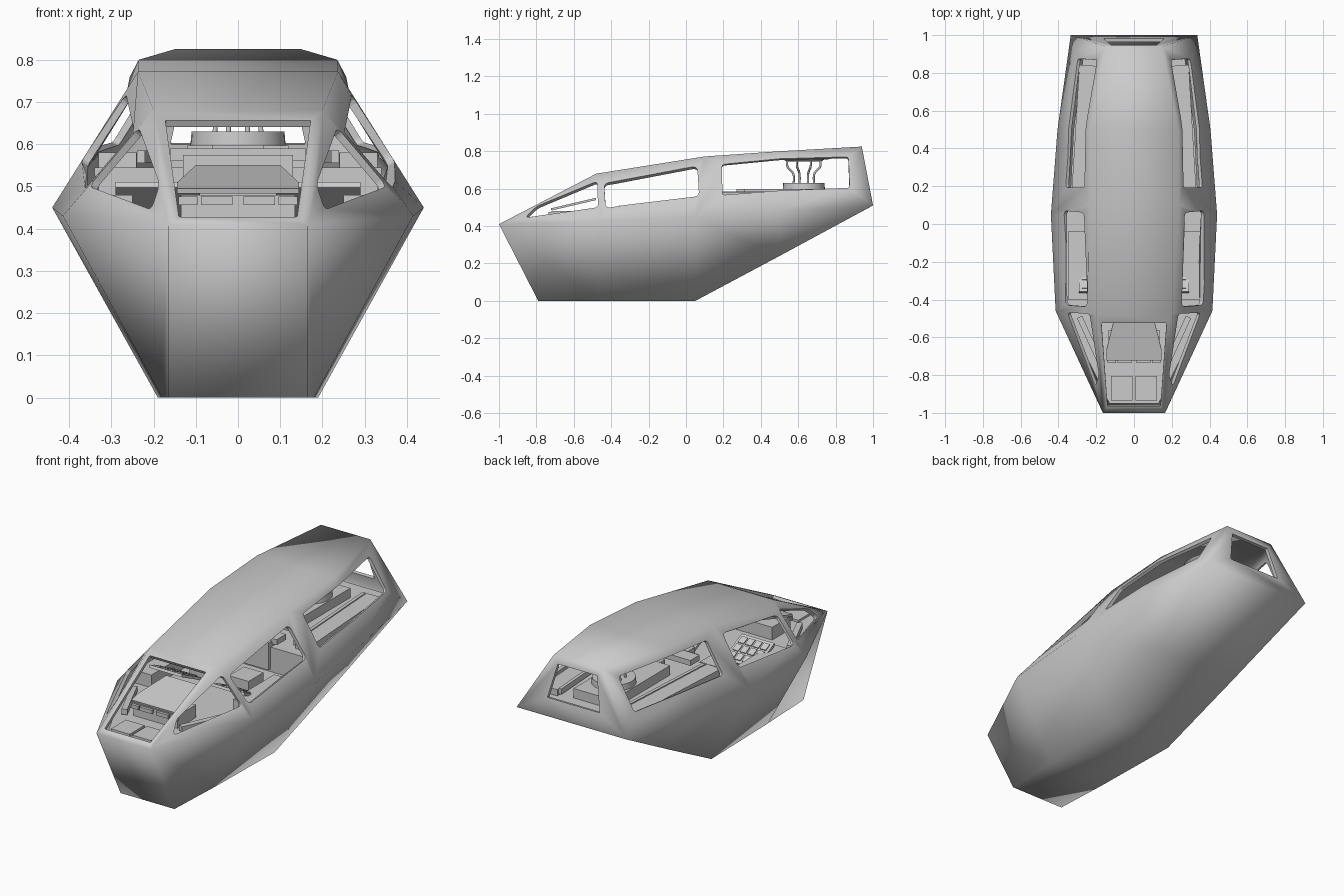
import bpy, bmesh, math
from mathutils import Vector
from mathutils.geometry import intersect_line_plane

if "Cube" in bpy.data.objects:
    bpy.data.objects.remove(bpy.data.objects["Cube"])

grey = bpy.data.materials.new("hull_grey")
grey.use_nodes = True
grey.diffuse_color = (0.6, 0.6, 0.6, 1)
grey.node_tree.nodes["Principled BSDF"].inputs["Base Color"].default_value = (0.6, 0.6, 0.6, 1)


def add(name, bm):
    bmesh.ops.recalc_face_normals(bm, faces=bm.faces)
    mesh = bpy.data.meshes.new(name)
    bm.to_mesh(mesh)
    bm.free()
    mesh.materials.append(grey)
    ob = bpy.data.objects.new(name, mesh)
    bpy.context.collection.objects.link(ob)
    return ob


def prism(name, pts, depth, corner=0, both=False):
    """Flat outline, optionally with rounded corners, pushed along its normal."""
    bm = bmesh.new()
    face = bm.faces.new([bm.verts.new(p) for p in pts])
    face.normal_update()
    n = face.normal.copy()
    if corner:
        bmesh.ops.bevel(bm, geom=bm.verts[:], offset=corner, segments=4,
                        profile=0.5, affect='VERTICES')
    if both:
        bmesh.ops.translate(bm, verts=bm.verts[:], vec=-n * depth)
    out = bmesh.ops.extrude_face_region(bm, geom=bm.faces[:])
    moved = [v for v in out["geom"] if isinstance(v, bmesh.types.BMVert)]
    bmesh.ops.translate(bm, verts=moved, vec=n * depth * (2 if both else 1))
    return add(name, bm)


def box(name, loc, size, tilt=(0, 0, 0)):
    bm = bmesh.new()
    bmesh.ops.create_cube(bm, size=1)
    bmesh.ops.scale(bm, verts=bm.verts, vec=size)
    ob = add(name, bm)
    ob.location, ob.rotation_euler = loc, tilt


def disc(name, z, r1, r2, height):
    bm = bmesh.new()
    bmesh.ops.create_cone(bm, cap_ends=True, segments=32, radius1=r1, radius2=r2, depth=height)
    ob = add(name, bm)
    ob.location = (0, 0.63, z)
    for p in ob.data.polygons:
        p.use_smooth = len(p.vertices) == 4


def deck(name, half, z, depth):
    pts = [(x, y, z) for x, y in half] + [(-x, y, z) for x, y in reversed(half)]
    prism(name, pts, -depth)


# Hull: left-side rails for the roof corner, the widest line and the keel
roof = [(0.165, -1, 0.41), (0.2, -0.48, 0.68), (0.237, 0.1, 0.772), (0.235, 0.5, 0.8), (0.15, 0.94, 0.825)]
waist = [(0.165, -1, 0.41), (0.415, -0.46, 0.43), (0.44, 0.05, 0.45), (0.405, 0.5, 0.48), (0.335, 1, 0.51)]
keel = [(0.165, -0.79, 0), (0.18, -0.46, 0), (0.19, 0.05, 0), (0.26, 0.5, 0.24), (0.335, 1, 0.51)]

bm = bmesh.new()
found = {}


def vert(p, side):
    key = (p[0] * side, p[1], p[2])
    if key not in found:
        found[key] = bm.verts.new(key)
    return found[key]


def patch(corners):
    unique = list(dict.fromkeys(corners))
    if len(unique) > 2:
        bm.faces.new(unique).smooth = True


for i in range(4):
    for s in (1, -1):
        for a, b in ((roof, waist), (waist, keel)):
            patch([vert(a[i], s), vert(a[i + 1], s), vert(b[i + 1], s), vert(b[i], s)])
    for rail in (roof, keel):
        patch([vert(rail[i], 1), vert(rail[i + 1], 1), vert(rail[i + 1], -1), vert(rail[i], -1)])
patch([vert(waist[0], 1), vert(keel[0], 1), vert(keel[0], -1), vert(waist[0], -1)])
patch([vert(roof[4], 1), vert(waist[4], 1), vert(waist[4], -1), vert(roof[4], -1)])
hull = add("hull", bm)
shell = hull.modifiers.new("shell", 'SOLIDIFY')
shell.thickness, shell.offset, shell.use_even_offset = 0.018, -1, True

# Window cutters, square to the panel each one sits in; their flat walls keep the rims crisp
cutters = [
    prism("windshield_cutter", [(-0.14, -0.965, 0.428), (0.14, -0.965, 0.428),
                                (0.172, -0.525, 0.657), (-0.172, -0.525, 0.657)], 0.06, 0.004, True),
    prism("rear_window_cutter", [(-0.16, 0.982, 0.603), (0.16, 0.982, 0.603),
                                 (0.12, 0.948, 0.785), (-0.12, 0.948, 0.785)], 0.06, 0.004, True),
]
side_windows = [
    ("front", (roof[0], waist[1], roof[1]), 0.022,
     [(-0.86, 0.445), (-0.47, 0.5), (-0.475, 0.64), (-0.8, 0.505)]),
    ("middle", (waist[1], waist[2], roof[2]), 0.025,
     [(-0.43, 0.5), (0.07, 0.56), (0.06, 0.72), (-0.44, 0.645)]),
    ("rear", (waist[2], waist[4], roof[3]), 0.015,
     [(0.195, 0.57), (0.875, 0.605), (0.87, 0.78), (0.195, 0.742)]),
]
for label, plane, corner, outline in side_windows:
    p, q, r = (Vector(v) for v in plane)
    normal = (q - p).cross(r - p)
    pts = [intersect_line_plane(Vector((0, y, z)), Vector((1, y, z)), p, normal) for y, z in outline]
    for side in (1, -1):
        cutters.append(prism(label + "_window_cutter", [(v.x * side, v.y, v.z) for v in pts],
                             0.075, corner, True))
for c in cutters:
    c.hide_render = True
    c.hide_set(True)
    cut = hull.modifiers.new(c.name, 'BOOLEAN')
    cut.operation, cut.solver, cut.object = 'DIFFERENCE', 'EXACT', c

# Decks and the step between them
deck("cockpit_deck", [(0.13, -0.95), (0.37, -0.46), (0.395, 0.1)], 0.41, 0.02)
deck("rear_deck", [(0.34, 0.1), (0.32, 0.5), (0.26, 0.95)], 0.545, 0.02)
box("deck_step", (0, 0.11, 0.47), (0.66, 0.02, 0.14))
box("step_cabinet", (0, 0.12, 0.5), (0.26, 0.08, 0.15))
box("step_ledge", (0, 0.15, 0.575), (0.32, 0.08, 0.03))

# Instrument desk at the nose
box("dash_base", (0, -0.64, 0.445), (0.27, 0.16, 0.07))
prism("dash_hood", [(-0.145, -0.72, 0.483), (0.145, -0.72, 0.483), (0.145, -0.66, 0.497),
                    (0.1, -0.48, 0.539), (-0.1, -0.48, 0.539), (-0.145, -0.66, 0.497)], 0.012)
for s in (1, -1):
    box("nose_panel", (s * 0.065, -0.87, 0.416), (0.115, 0.13, 0.012))
    box("dash_screen", (s * 0.05, -0.725, 0.466), (0.075, 0.02, 0.02))
    box("dash_screen_outer", (s * 0.118, -0.725, 0.466), (0.045, 0.02, 0.02))
    box("nose_rail", (s * 0.23, -0.62, 0.43), (0.03, 0.28, 0.03), (0, 0, -s * 0.43))
    # Low seats and side consoles under the middle windows
    box("seat_cushion", (s * 0.12, -0.1, 0.44), (0.12, 0.13, 0.06))
    box("side_console", (s * 0.3, -0.22, 0.445), (0.1, 0.36, 0.07))
    # Switch panel leaning back towards the seats
    tilt = -0.45
    box("switch_panel", (s * 0.19, -0.28, 0.465), (0.2, 0.18, 0.015), (tilt, 0, 0))
    for i in range(4):
        for j in (-1, 0, 1):
            box("switch", (s * (0.122 + 0.045 * i),
                           -0.28 + 0.052 * j * math.cos(tilt) + 0.004,
                           0.473 + 0.052 * j * math.sin(tilt)), (0.036, 0.042, 0.008), (tilt, 0, 0))
    # Benches along the rear windows
    box("bench_seat", (s * 0.265, 0.5, 0.56), (0.09, 0.68, 0.04), (0, 0, s * 0.06))
    box("bench_edge", (s * 0.21, 0.5, 0.57), (0.018, 0.66, 0.03), (0, 0, s * 0.06))

# Round control table with a ring of curved supports under a ceiling disc
box("table_plinth", (0, 0.56, 0.57), (0.24, 0.5, 0.055))
box("table_step", (0, 0.29, 0.586), (0.12, 0.04, 0.025))
disc("table_base", 0.6, 0.115, 0.11, 0.06)
disc("ceiling_disc", 0.762, 0.13, 0.145, 0.012)
disc("ceiling_collar", 0.75, 0.09, 0.11, 0.012)
for i in range(8):
    a = math.tau * (i + 0.5) / 8
    curve = bpy.data.curves.new("table_support", 'CURVE')
    curve.dimensions, curve.bevel_depth, curve.bevel_resolution = '3D', 0.006, 2
    line = curve.splines.new('NURBS')
    path = [(0.06, 0.625), (0.055, 0.66), (0.06, 0.69), (0.095, 0.71), (0.1, 0.73), (0.095, 0.755)]
    line.points.add(len(path) - 1)
    for point, (r, z) in zip(line.points, path):
        point.co = (r * math.cos(a), 0.63 + r * math.sin(a), z, 1)
    line.use_endpoint_u = True
    curve.materials.append(grey)
    bpy.context.collection.objects.link(bpy.data.objects.new("table_support", curve))
